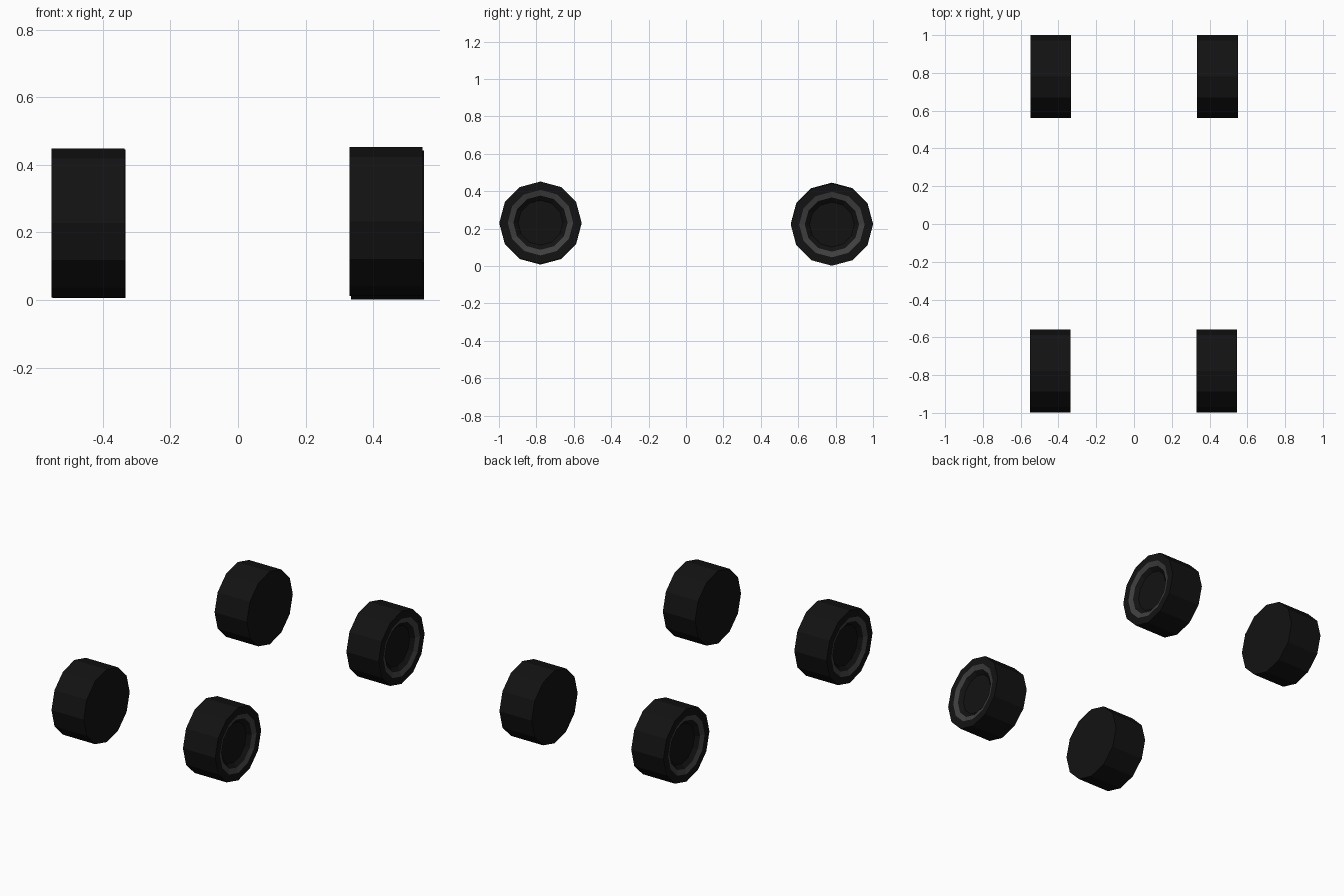
import bpy, bmesh, math

if "Cube" in bpy.data.objects:
    bpy.data.objects.remove(bpy.data.objects["Cube"])

SIDES = 12
RADIUS = 0.22


def material(name, v):
    m = bpy.data.materials.new(name)
    m.diffuse_color = (v, v, v, 1)
    m.use_nodes = True
    m.node_tree.nodes["Principled BSDF"].inputs["Base Color"].default_value = m.diffuse_color
    return m


rubber = material("rubber", 0.006)
rim = material("rim_grey", 0.05)

# Wheel profile as (distance along axle, radius), from inner face to hub
PROFILE = [(-0.108, RADIUS), (0.108, RADIUS), (0.108, 0.175),
           (0.098, 0.145), (0.078, 0.12)]


def wheel(name, x, y, z):
    """Low-poly wheel: closed inner face, tread, grey rim lip, sunken hub."""
    side = 1 if x > 0 else -1
    bm = bmesh.new()
    rings = []
    for d, r in PROFILE:
        rings.append([bm.verts.new((side * d,
                                    r * math.sin(2 * math.pi * i / SIDES),
                                    r * math.cos(2 * math.pi * i / SIDES)))
                      for i in range(SIDES)])
    for k in range(len(rings) - 1):
        for i in range(SIDES):
            j = (i + 1) % SIDES
            f = bm.faces.new((rings[k][i], rings[k][j],
                              rings[k + 1][j], rings[k + 1][i]))
            f.material_index = 1 if k == 2 else 0
    bm.faces.new(rings[0])
    bm.faces.new(rings[-1])
    bmesh.ops.recalc_face_normals(bm, faces=bm.faces)
    me = bpy.data.meshes.new(name)
    bm.to_mesh(me)
    bm.free()
    me.materials.append(rubber)
    me.materials.append(rim)
    ob = bpy.data.objects.new(name, me)
    ob.location = (x, y, z)
    bpy.context.collection.objects.link(ob)


# Four wheels, front pair sitting slightly higher
wheel("front_right_wheel", 0.438, -0.778, 0.232)
wheel("front_left_wheel", -0.443, -0.778, 0.228)
wheel("rear_right_wheel", 0.442, 0.78, 0.222)
wheel("rear_left_wheel", -0.441, 0.78, 0.226)
